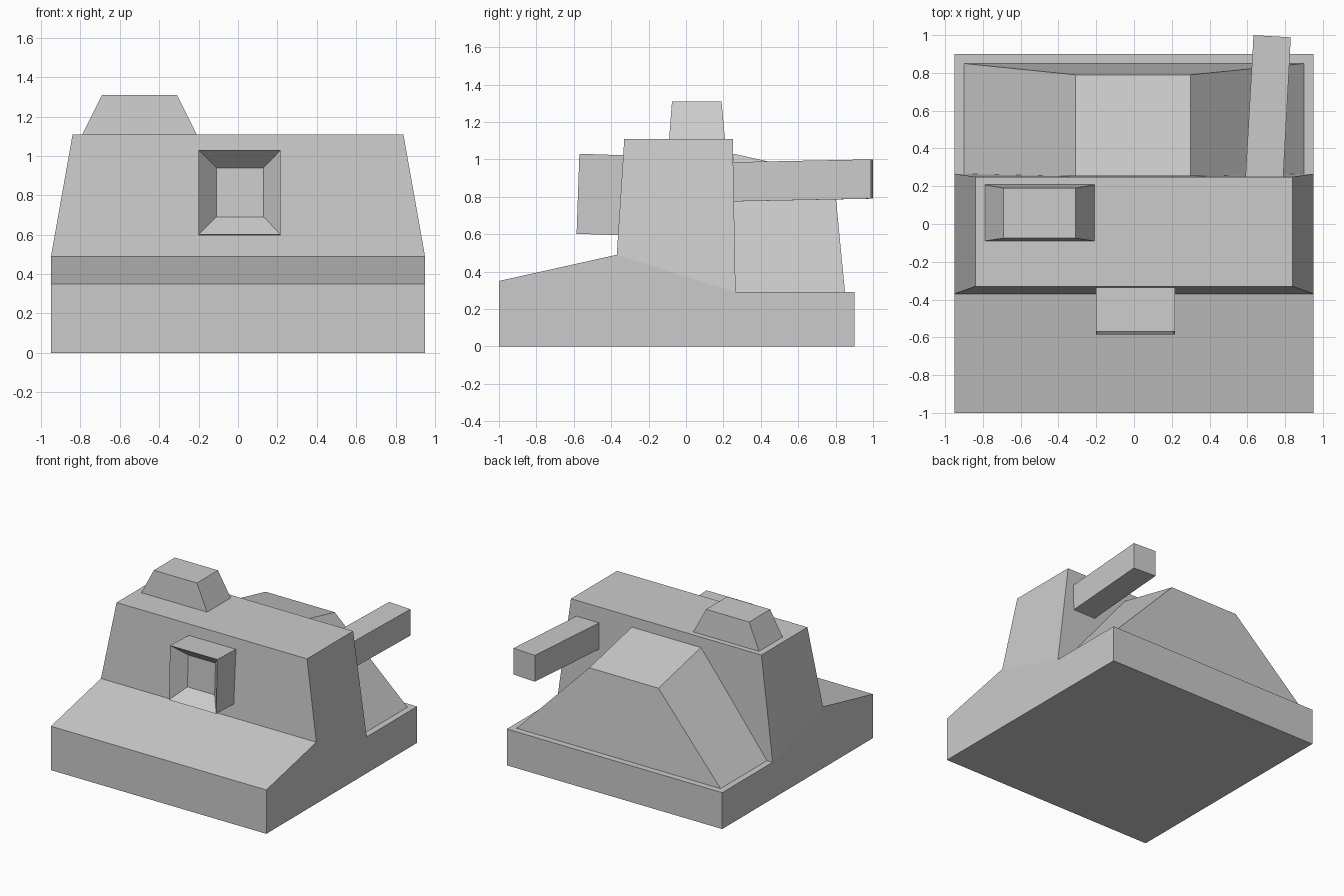
import bpy, bmesh
from mathutils import Vector

if "Cube" in bpy.data.objects:
    bpy.data.objects.remove(bpy.data.objects["Cube"])


def finish(name, bm):
    bmesh.ops.recalc_face_normals(bm, faces=bm.faces)
    mesh = bpy.data.meshes.new(name)
    bm.to_mesh(mesh)
    bm.free()
    obj = bpy.data.objects.new(name, mesh)
    bpy.context.collection.objects.link(obj)
    return obj


def loft(name, rings):
    """Skin a series of four-point rings and cap both ends."""
    bm = bmesh.new()
    loops = [[bm.verts.new(p) for p in ring] for ring in rings]
    for a, b in zip(loops, loops[1:]):
        for i in range(4):
            j = (i + 1) % 4
            bm.faces.new((a[i], a[j], b[j], b[i]))
    bm.faces.new(loops[0])
    bm.faces.new(loops[-1])
    return finish(name, bm)


def flat(x0, x1, y0, y1, z):
    """Horizontal rectangle."""
    return [(x0, y0, z), (x1, y0, z), (x1, y1, z), (x0, y1, z)]


def upright(x0, x1, z0, z1, y_low, y_high):
    """Standing rectangle, possibly leaning in y."""
    return [(x0, y_low, z0), (x1, y_low, z0), (x1, y_high, z1), (x0, y_high, z1)]


# Hull: side profile extruded across, then the middle deck raised into the cabin
profile = [(-1, 0), (-1, .35), (-.37, .49), (.265, .29), (.9, .29), (.9, 0)]
bm = bmesh.new()
side = bm.faces.new([bm.verts.new((-.95, y, z)) for y, z in profile])
ext = bmesh.ops.extrude_face_region(bm, geom=[side], use_keep_orig=True)
for v in ext["geom"]:
    if isinstance(v, bmesh.types.BMVert):
        v.co.x = .95
bm.normal_update()
deck = min(bm.faces, key=lambda f: (f.calc_center_median() - Vector((0, -.05, .39))).length)
raised = bmesh.ops.extrude_discrete_faces(bm, faces=[deck])["faces"][0]
for v in raised.verts:
    front = v.co.y < 0
    v.co = (.84 if v.co.x > 0 else -.84, -.33 if front else .25, 1.11)
finish("hull_and_cabin", bm)

# Sloped rear engine cover, sunk slightly into the cabin
loft("rear_cover", [
    [(-.9, .255, .29), (.9, .255, .29), (.3, .255, 1.03), (-.31, .255, 1.03)],
    [(-.9, .85, .29), (.9, .85, .29), (.3, .79, .91), (-.31, .79, .91)],
])

# Front viewport hood with tapered recess
loft("front_viewport", [
    upright(-.2, .217, .595, 1.022, -.36, -.333),
    upright(-.2, .217, .602, 1.03, -.585, -.57),
    upright(-.11, .13, .69, .94, -.48, -.47),
])

# Roof hatch
loft("roof_hatch", [
    flat(-.79, -.21, -.09, .208, 1.11),
    flat(-.69, -.31, -.075, .19, 1.31),
])

# Slightly splayed rear beam
loft("rear_beam", [
    [(.59, .25, .775), (.79, .245, .775), (.79, .245, .985), (.59, .25, .985)],
    [(.633, 1, .79), (.83, .988, .79), (.83, .988, 1), (.633, 1, 1)],
])
